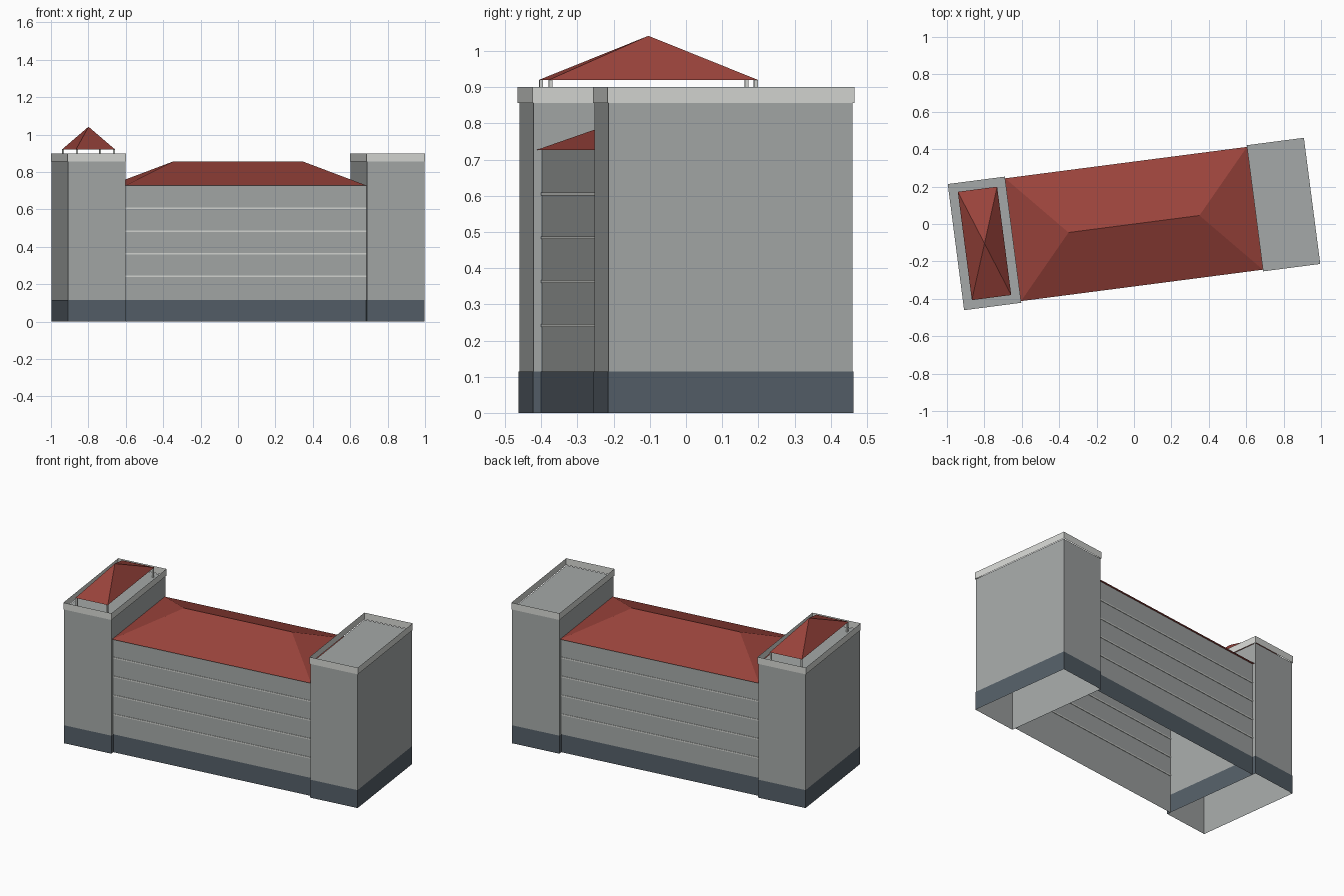
import bpy
import bmesh
from math import radians
from mathutils import Matrix

cube = bpy.data.objects.get("Cube")
if cube:
    bpy.data.objects.remove(cube, do_unlink=True)

# The whole building stands slightly turned on its plot
TURN = Matrix.Rotation(radians(7.4), 4, 'Z')


def material(name, srgb):
    lin = [((c / 255 + 0.055) / 1.055) ** 2.4 for c in srgb] + [1.0]
    m = bpy.data.materials.new(name)
    m.use_nodes = True
    m.diffuse_color = lin
    m.node_tree.nodes["Principled BSDF"].inputs["Base Color"].default_value = lin
    return m


WALL = material("wall grey", (165, 169, 168))
TRIM = material("pale trim", (214, 216, 212))
BASE = material("slate base", (85, 95, 104))
ROOF = material("tile red", (154, 67, 59))


def build(name, mat, verts, faces):
    bm = bmesh.new()
    vs = [bm.verts.new(v) for v in verts]
    for f in faces:
        bm.faces.new([vs[i] for i in f])
    bm.transform(TURN)
    mesh = bpy.data.meshes.new(name)
    bm.to_mesh(mesh)
    bm.free()
    mesh.materials.append(mat)
    obj = bpy.data.objects.new(name, mesh)
    bpy.context.collection.objects.link(obj)
    return obj


def rect(cx, hx, hy, z):
    return [(cx - hx, -hy, z), (cx + hx, -hy, z), (cx + hx, hy, z), (cx - hx, hy, z)]


SIDES = [(i, (i + 1) % 4, (i + 1) % 4 + 4, i + 4) for i in range(4)]
BOTTOM, TOP = (3, 2, 1, 0), (4, 5, 6, 7)


def shell(name, mat, cx, hx, hy, z0, z1, caps=()):
    """Thin rectangular shell, open unless caps are given."""
    return build(name, mat, rect(cx, hx, hy, z0) + rect(cx, hx, hy, z1), SIDES + list(caps))


def hip_roof(name, cx, hx, hy, ridge, z0, z1):
    """Hipped roof; a zero ridge gives a pyramid."""
    eaves = rect(cx, hx, hy, z0)
    if ridge:
        return build(name, ROOF, eaves + [(cx - ridge, 0, z1), (cx + ridge, 0, z1)],
                     [(0, 1, 5, 4), (1, 2, 5), (2, 3, 4, 5), (3, 0, 4), BOTTOM])
    return build(name, ROOF, eaves + [(cx, 0, z1)],
                 [(0, 1, 4), (1, 2, 4), (2, 3, 4), (3, 0, 4), BOTTOM])


BASE_Z, DECK_Z, RIM_Z, EAVE_Z = 0.115, 0.857, 0.9, 0.727
TOWER_X, TOWER_HX, TOWER_HY = 0.806, 0.154, 0.34
HALL_HX, HALL_HY = 0.652, 0.317

# End towers: walls with flat deck, base skin and thin parapet
for side, s in (("left", 1), ("right", -1)):
    x = s * TOWER_X
    shell(side + "_tower", WALL, x, TOWER_HX, TOWER_HY, 0, DECK_Z, [TOP])
    shell(side + "_tower_base", BASE, x, TOWER_HX + 0.002, TOWER_HY + 0.002, 0, BASE_Z)
    shell(side + "_parapet", TRIM, x, TOWER_HX + 0.004, TOWER_HY + 0.004, DECK_Z, RIM_Z)

# Long hall between the towers: front and back walls, base skins, floor bands
for side, s in (("front", -1), ("back", 1)):
    def panel(name, mat, y, z0, z1):
        a, b = s * HALL_HX, -s * HALL_HX
        build(name, mat, [(b, s * y, z0), (a, s * y, z0), (a, s * y, z1), (b, s * y, z1)],
              [(3, 2, 1, 0)])
    panel(side + "_hall_wall", WALL, HALL_HY, 0, EAVE_Z)
    panel(side + "_hall_base", BASE, HALL_HY + 0.002, 0, BASE_Z)
    for i in range(4):
        z = 0.242 + i * 0.121
        band = shell(f"{side}_floor_band_{i + 1}", TRIM, 0, HALL_HX, 0.003,
                     z - 0.004, z + 0.004, [BOTTOM, TOP])
        band.data.transform(TURN @ Matrix.Translation((0, s * HALL_HY, 0)) @ TURN.inverted())

hip_roof("hall_roof", 0, HALL_HX, 0.331, 0.353, EAVE_Z, 0.855)

# Small pavilion on the right tower
hip_roof("pavilion_roof", -TOWER_X, 0.106, 0.292, 0, 0.92, 1.042)
for sx in (-1, 1):
    for sy in (-1, 1):
        post = shell("pavilion_post", TRIM, -TOWER_X + sx * 0.1, 0.005, 0.005, DECK_Z, 0.92)
        post.data.transform(TURN @ Matrix.Translation((0, sy * 0.286, 0)) @ TURN.inverted())

# Outward normals for the hall panels
for obj in bpy.context.collection.objects:
    if obj.name.endswith(("hall_wall", "hall_base")):
        n = obj.data.polygons[0].normal
        if (n.y < 0) != obj.name.startswith("front"):
            obj.data.flip_normals()
